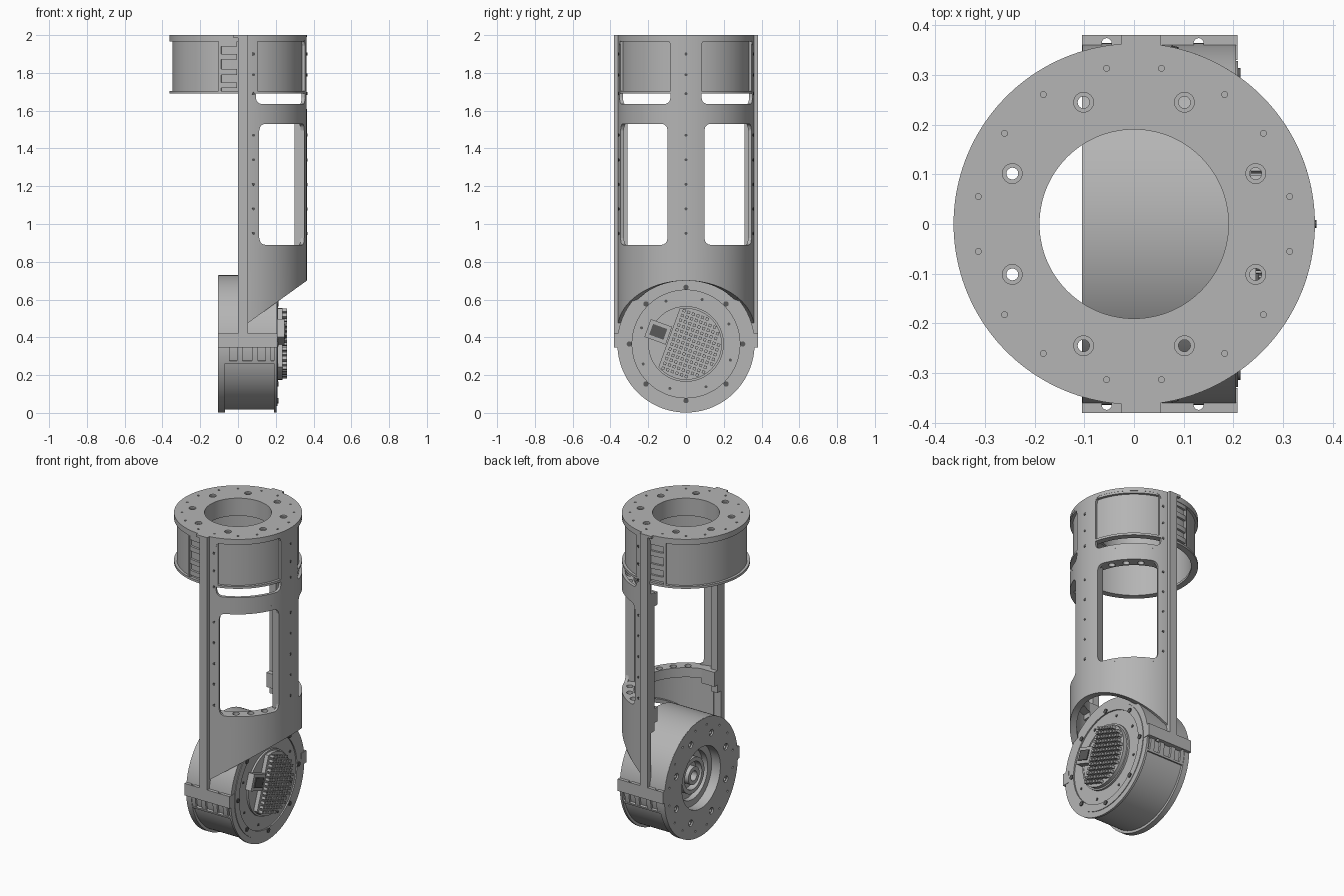
import bpy, bmesh, math
from math import sin, cos, radians, sqrt
from mathutils import Matrix, Vector

cube = bpy.data.objects.get("Cube")
if cube:
    bpy.data.objects.remove(cube)

parts = []


def material(name, v):
    m = bpy.data.materials.new(name)
    m.use_nodes = True
    m.diffuse_color = (v, v, v, 1)
    m.node_tree.nodes["Principled BSDF"].inputs["Base Color"].default_value = (v, v, v, 1)
    return m


GREY = material("machined grey", 0.46)
DARK = material("dark grey", 0.1)
UP = Matrix.Translation((0, 0, 1.69))
# lower joint: local z points to -x, local x points up
LOW = Matrix.Translation((0.205, 0, 0.365)) @ Matrix.Rotation(radians(-90), 4, 'Y')
WORLD = Matrix()


def finish(name, bm, mat=GREY, frame=WORLD):
    bmesh.ops.transform(bm, matrix=frame, verts=bm.verts)
    bmesh.ops.recalc_face_normals(bm, faces=bm.faces)
    me = bpy.data.meshes.new(name)
    bm.to_mesh(me)
    bm.free()
    me.materials.append(mat)
    ob = bpy.data.objects.new(name, me)
    bpy.context.collection.objects.link(ob)
    parts.append(ob)
    return ob


def sector(name, r0, r1, a0, a1, z0, z1, frame=WORLD, step=2.0, mat=GREY):
    """Curved wall; z0 and z1 may be functions of the angle in degrees."""
    bm = bmesh.new()
    n = max(2, round((a1 - a0) / step))
    closed = a1 - a0 >= 360
    rows = []
    for i in range(n if closed else n + 1):
        a = a0 + (a1 - a0) * i / n
        lo = z0(a) if callable(z0) else z0
        hi = z1(a) if callable(z1) else z1
        c, s = cos(radians(a)), sin(radians(a))
        rows.append([bm.verts.new((r * c, r * s, z)) for r, z in
                     ((r0, lo), (r1, lo), (r1, hi), (r0, hi))])
    for i in range(n):
        p, q = rows[i], rows[(i + 1) % len(rows)]
        for k in range(4):
            bm.faces.new((p[k], q[k], q[(k + 1) % 4], p[(k + 1) % 4]))
    if not closed:
        bm.faces.new(rows[0])
        bm.faces.new(rows[-1])
    return finish(name, bm, mat, frame)


def add_box(bm, lo, hi, turn=WORLD):
    mid = [(a + b) / 2 for a, b in zip(lo, hi)]
    size = [b - a for a, b in zip(lo, hi)]
    bmesh.ops.create_cube(bm, size=1, matrix=turn @ Matrix.Translation(mid) @ Matrix.Diagonal((*size, 1)))


def box(name, lo, hi, mat=GREY, frame=WORLD):
    bm = bmesh.new()
    add_box(bm, lo, hi)
    return finish(name, bm, mat, frame)


def add_pin(bm, at, r, depth, axis=(0, 0, 1), seg=16):
    rot = Vector(axis).to_track_quat('Z', 'Y').to_matrix().to_4x4()
    bmesh.ops.create_cone(bm, cap_ends=True, segments=seg, radius1=r, radius2=r, depth=depth,
                          matrix=Matrix.Translation(at) @ rot)


def polar(r, a, z):
    return (r * cos(radians(a)), r * sin(radians(a)), z)


def drill(ob, holes, frame=WORLD):
    """Cut holes given as (position, radius, depth)."""
    bm = bmesh.new()
    for at, r, depth in holes:
        add_pin(bm, at, r, depth)
    cutter = finish("hole_cutter", bm, GREY, frame)
    parts.remove(cutter)
    cutter.hide_render = True
    mod = ob.modifiers.new("holes", 'BOOLEAN')
    mod.operation, mod.solver, mod.object = 'DIFFERENCE', 'EXACT', cutter
    bpy.context.view_layer.objects.active = ob
    bpy.ops.object.modifier_apply(modifier=mod.name)
    bpy.data.objects.remove(cutter)


# Joint housings, built the same way in two frames
def housing(tag, f):
    plate = sector(tag + "_face_plate", 0.19, 0.363, 0, 360, 0.275, 0.31, f)
    bolts = [22.5 + 45 * k for k in range(8)]
    drill(plate, [(polar(0.265, a, 0.29), 0.012, 0.1) for a in bolts]
          + [(polar(0.318, 45 * k + d, 0.31), 0.006, 0.03) for k in range(8) for d in (10, 35)], f)
    drill(plate, [(polar(0.265, a, 0.31), 0.02, 0.02) for a in bolts], f)
    sector(tag + "_drum_wall", 0.33, 0.347, 0, 360, 0, 0.28, f)
    sector(tag + "_rim", 0.325, 0.363, 0, 360, 0, 0.014, f)
    sector(tag + "_top_rim", 0.34, 0.363, 0, 360, 0.285, 0.309, f)
    sector(tag + "_throat", 0.19, 0.205, 0, 360, 0.2, 0.28, f)
    for side in (1, -1):
        for tilt in (-1, 1):
            mid = side * (90 + tilt * 15.5)
            sector(tag + "_panel_post", 0.34, 0.361, mid - 1, mid + 1, 0, 0.3, f)
            mid = side * (90 + tilt * 8)
            for z in (0.03, 0.1, 0.18, 0.25):
                sector(tag + "_rib", 0.34, 0.36, mid - 7, mid + 7, z, z + 0.03, f)


housing("upper", UP)
housing("lower", LOW)
sector("lower_cover", 0.34, 0.364, -90, 90, 0, 0.309, LOW)

# Half-round link shell
END = 82
R0, R1 = 0.345, 0.364
CORNER = 0.035


def corner(a, a0, a1):
    """Height of the rounded window corner at angle a."""
    d = min(abs(a) - a0, a1 - abs(a)) * radians(R1)
    d = max(0, CORNER - max(0, d))
    return CORNER - sqrt(max(0, CORNER ** 2 - d ** 2))


def scoop(a):
    return 0.70 - 0.72 * (R1 - R1 * cos(radians(a)))


LOW_WIN, TOP_WIN = (15.5, 72), (13, 75)
sector("shell_skirt", R0, R1, -END, END, scoop, 0.87)
sector("scoop_lip", 0.325, 0.355, -70, 70, scoop, lambda a: scoop(a) + 0.025)
sector("shell_belt", R0, R1, -END, END, 1.56, 1.61)
sector("shell_top_band", R0, R1, -END, END, 1.99, 2.0)
sector("shell_spine", 0.31, R1, -15.5, 15.5, 0.87, 1.56)
sector("shell_spine_top", R0, R1, -13, 13, 1.61, 1.99)
for s in (1, -1):
    def span(a0, a1):
        return (a0, a1) if s > 0 else (-a1, -a0)
    sector("window_sill", R0, R1, *span(*LOW_WIN), 0.87, lambda a: 0.89 + corner(a, *LOW_WIN), step=0.7)
    sector("window_head", R0, R1, *span(*LOW_WIN), lambda a: 1.53 - corner(a, *LOW_WIN), 1.56, step=0.7)
    sector("upper_sill", R0, R1, *span(*TOP_WIN), 1.61, lambda a: 1.635 + corner(a, *TOP_WIN), step=0.7)
    sector("upper_head", R0, R1, *span(*TOP_WIN), lambda a: 1.978 - corner(a, *TOP_WIN), 1.99, step=0.7)
    sector("side_strip", R0, R1, *span(72, END), 0.87, 1.56)
    sector("side_strip_top", R0, R1, *span(75, END), 1.61, 1.99)

# Inner collars with lightening holes
for z0, z1 in ((0.83, 0.89), (1.53, 1.59)):
    collar = sector("inner_collar", 0.295, 0.35, -78, 78, z0, z1)
    drill(collar, [(polar(0.322, s * a, (z0 + z1) / 2), 0.019, 0.2) for s in (1, -1) for a in (27, 42, 57)])

# Side rails, brackets and clamps, mirrored front to back
for s in (1, -1):
    def side_box(name, x0, x1, y0, y1, z0, z1):
        ya, yb = sorted((s * y0, s * y1))
        return box(name, (x0, ya, z0), (x1, yb, z1))
    side_box("side_rail", 0, 0.053, 0.345, 0.38, 0.36, 2)
    side_box("rail_web", 0, 0.045, 0.31, 0.35, 0.75, 1.62)
    side_box("rail_bracket", 0.0, 0.09, 0.28, 0.345, 0.8, 0.89)
    side_box("rail_bracket", 0.0, 0.09, 0.28, 0.345, 1.53, 1.61)
    side_box("top_tab", -0.025, 0.053, 0.33, 0.38, 1.985, 2)
    clamp = side_box("joint_clamp", -0.105, 0.208, 0.33, 0.38, 0.345, 0.42)
    drill(clamp, [((x, s * 0.364, 0.42), 0.01, 0.3) for x in (-0.055, 0.13)])

# Small screws along the shell
bm = bmesh.new()
for z in [0.95 + 0.13 * k for k in range(5)] + [1.69, 1.79, 1.9]:
    for a in (0, 77, -77):
        add_pin(bm, polar(R1, a, z), 0.008, 0.006, polar(1, a, 0), 10)
finish("shell_screws", bm, DARK)

# Motor output hub inside the lower joint
sector("hub_floor", 0.04, 0.2, 0, 360, 0.2, 0.215, LOW)
sector("hub_step", 0.15, 0.195, 0, 360, 0.21, 0.25, LOW)
sector("hub_ring", 0.085, 0.11, 0, 360, 0.21, 0.255, LOW)
sector("hub_core", 0.03, 0.055, 0, 360, 0.2, 0.26, LOW)

# Motor back cover
sector("back_flange", 0.285, 0.328, 0, 360, -0.004, 0.02, LOW)
sector("back_cover", 0.2, 0.29, 0, 360, 0.004, 0.02, LOW)
sector("board_rim", 0.19, 0.2, 0, 360, -0.008, 0.02, LOW)
bm = bmesh.new()
add_pin(bm, (0, 0, 0.005), 0.195, 0.02, seg=64)
finish("circuit_board", bm, GREY, LOW)
bm = bmesh.new()
for k in range(8):
    add_pin(bm, polar(0.3, 45 * k, -0.005), 0.014, 0.008)
    add_pin(bm, polar(0.25, 45 * k + 20, 0.003), 0.008, 0.006)
finish("cover_screws", bm, DARK, LOW)

# Heat sink and connector on the board, tilted about the joint axis
BOARD = Matrix.Translation((0.205, 0, 0.365)) @ Matrix.Rotation(radians(-20), 4, 'X')
bm = bmesh.new()
rim = [(0.19 * sin(radians(a)), 0.19 * cos(radians(a))) for a in range(-30, 211, 8)]
face = bm.faces.new([bm.verts.new((0, y, z)) for y, z in rim])
grown = bmesh.ops.extrude_face_region(bm, geom=[face])["geom"]
bmesh.ops.translate(bm, vec=(0.03, 0, 0), verts=[v for v in grown if isinstance(v, bmesh.types.BMVert)])
finish("heat_sink_base", bm, GREY, BOARD)
bm = bmesh.new()
for i in range(10):
    for j in range(13):
        y, z = -0.07 + 0.026 * i, -0.162 + 0.027 * j
        if math.hypot(y, z) < 0.177:
            add_box(bm, (0.025, y - 0.008, z - 0.008), (0.055, y + 0.008, z + 0.008))
finish("heat_sink_pins", bm, GREY, BOARD)
box("connector", (0, -0.22, -0.04), (0.04, -0.1, 0.06), GREY, BOARD)
box("connector_top", (0.04, -0.2, -0.02), (0.046, -0.12, 0.04), DARK, BOARD)

# Smooth curved faces, keep edges crisp
bpy.ops.object.select_all(action='DESELECT')
for ob in parts:
    ob.select_set(True)
bpy.context.view_layer.objects.active = parts[0]
bpy.ops.object.shade_smooth_by_angle(angle=radians(30))
